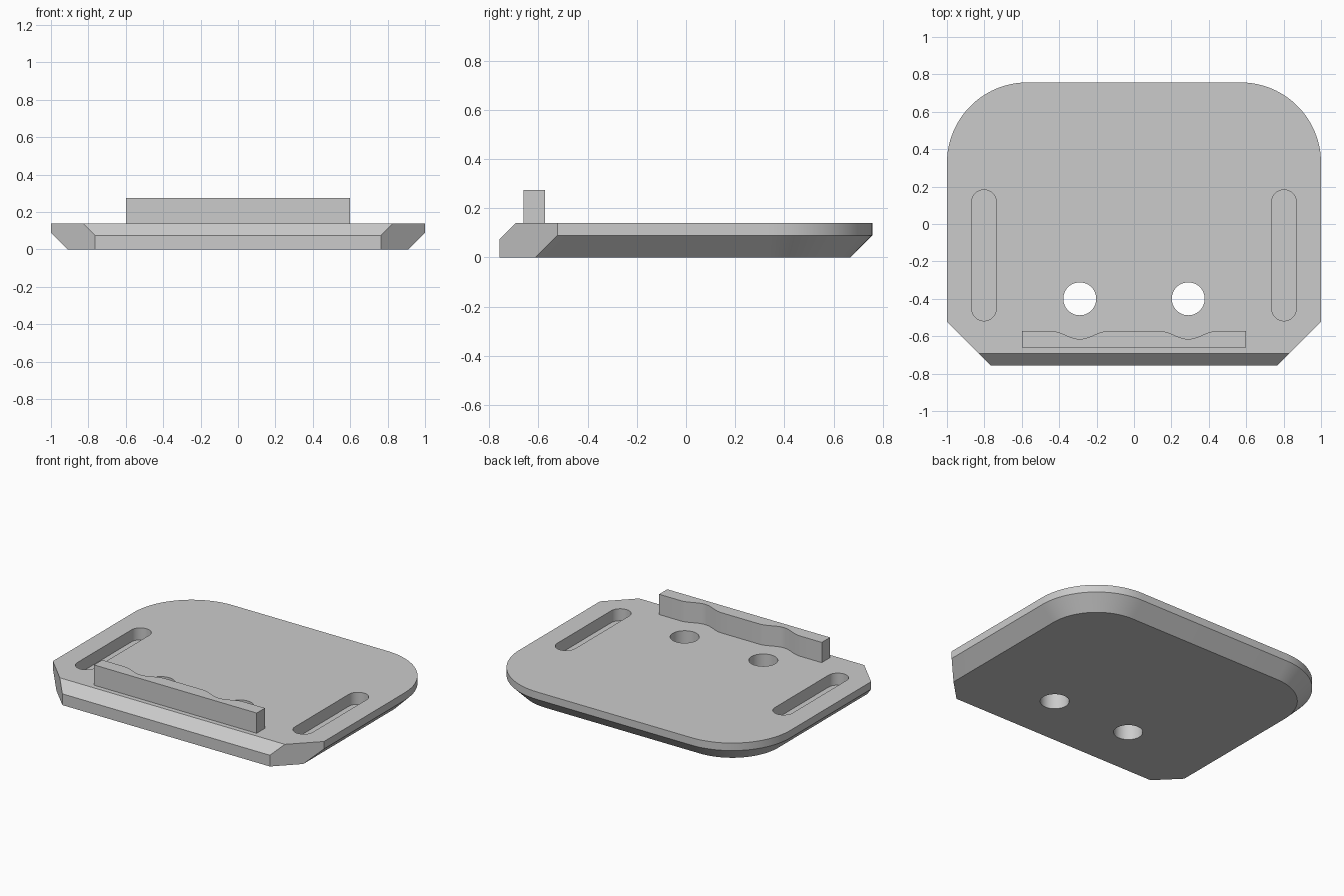
import bpy, bmesh, math
from mathutils import Vector

cube = bpy.data.objects.get("Cube")
if cube:
    bpy.data.objects.remove(cube, do_unlink=True)

W, D, TOP = 1.0, 0.757, 0.14      # half width, half depth, plate thickness
BEV, RAD = 0.09, 0.43             # underside bevel, back corner radius

grey = bpy.data.materials.new("plain grey")
grey.use_nodes = True
grey.diffuse_color = (0.6, 0.6, 0.6, 1)
grey.node_tree.nodes["Principled BSDF"].inputs["Base Color"].default_value = (0.6, 0.6, 0.6, 1)


def arc(cx, cy, r, a0, a1, n):
    return [(cx + r * math.cos(math.radians(a0 + (a1 - a0) * i / n)),
             cy + r * math.sin(math.radians(a0 + (a1 - a0) * i / n))) for i in range(n + 1)]


def loft(layers):
    """Closed solid through stacked (outline, z) layers."""
    bm = bmesh.new()
    rings = [[bm.verts.new((x, y, z)) for x, y in pts] for pts, z in layers]
    for a, b in zip(rings, rings[1:]):
        for i in range(len(a)):
            j = (i + 1) % len(a)
            bm.faces.new((a[i], a[j], b[j], b[i]))
    bm.faces.new(rings[0][::-1])
    bm.faces.new(rings[-1])
    return bm


def make_object(name, bm):
    bmesh.ops.recalc_face_normals(bm, faces=bm.faces[:])
    mesh = bpy.data.meshes.new(name)
    bm.to_mesh(mesh)
    bm.free()
    mesh.materials.append(grey)
    obj = bpy.data.objects.new(name, mesh)
    bpy.context.collection.objects.link(obj)
    return obj


def slice_off(bm, point, normal):
    cut = bmesh.ops.bisect_plane(bm, geom=bm.verts[:] + bm.edges[:] + bm.faces[:],
                                 plane_co=Vector(point), plane_no=Vector(normal).normalized(),
                                 clear_outer=True, dist=1e-5)
    edges = [e for e in cut["geom_cut"] if isinstance(e, bmesh.types.BMEdge)]
    bmesh.ops.contextual_create(bm, geom=edges)


def plate_outline(inset):
    w, back, r = W - inset, D - inset, RAD - inset
    cx, cy = w - r, back - r
    return [(-w, -D), (w, -D)] + arc(cx, cy, r, 0, 90, 24) + arc(-cx, cy, r, 90, 180, 24)


def smooth(obj):
    bpy.ops.object.select_all(action='DESELECT')
    obj.select_set(True)
    bpy.context.view_layer.objects.active = obj
    bpy.ops.object.shade_smooth_by_angle(angle=math.radians(25))


# Base plate: bevelled underside, clipped front corners, front top bevel
bm = loft([(plate_outline(BEV), 0), (plate_outline(0), BEV), (plate_outline(0), TOP)])
for s in (-1, 1):
    slice_off(bm, (s * W, -0.522, 0), (s, -1, 0))
slice_off(bm, (0, -D, 0.075), (0, -1, 1))
plate = make_object("base_plate", bm)

# Through holes and blind strap slots
cutters = []
for s, side in ((-1, "right"), (1, "left")):
    hole = arc(s * 0.29, -0.4, 0.088, 0, 352.5, 47)
    cutters.append(make_object(side + "_hole_cutter", loft([(hole, -0.1), (hole, 0.3)])))
    r, x = 0.066, s * 0.802
    slot = arc(x, 0.183 - r, r, 0, 180, 16) + arc(x, -0.518 + r, r, 180, 360, 16)
    cutters.append(make_object(side + "_slot_cutter", loft([(slot, 0.06), (slot, 0.3)])))
for c in cutters:
    c.hide_render = True
    mod = plate.modifiers.new(c.name, 'BOOLEAN')
    mod.operation, mod.solver, mod.object = 'DIFFERENCE', 'EXACT', c
bpy.context.view_layer.update()
baked = bpy.data.meshes.new_from_object(
    plate.evaluated_get(bpy.context.evaluated_depsgraph_get()))
plate.modifiers.clear()
plate.data = baked
for c in cutters:
    bpy.data.objects.remove(c, do_unlink=True)
smooth(plate)

# Stop bar with two shallow scallops on its back face
wave = []
for cx in (0.29, -0.29):
    for i in range(25):
        t = 1 - i / 12
        wave.append((cx + 0.15 * t, -0.573 - 0.021 * (1 + math.cos(math.pi * t))))
bar = [(-0.6, -0.66), (0.6, -0.66), (0.6, -0.573)] + wave + [(-0.6, -0.573)]
smooth(make_object("stop_bar", loft([(bar, TOP - 0.01), (bar, 0.275)])))
